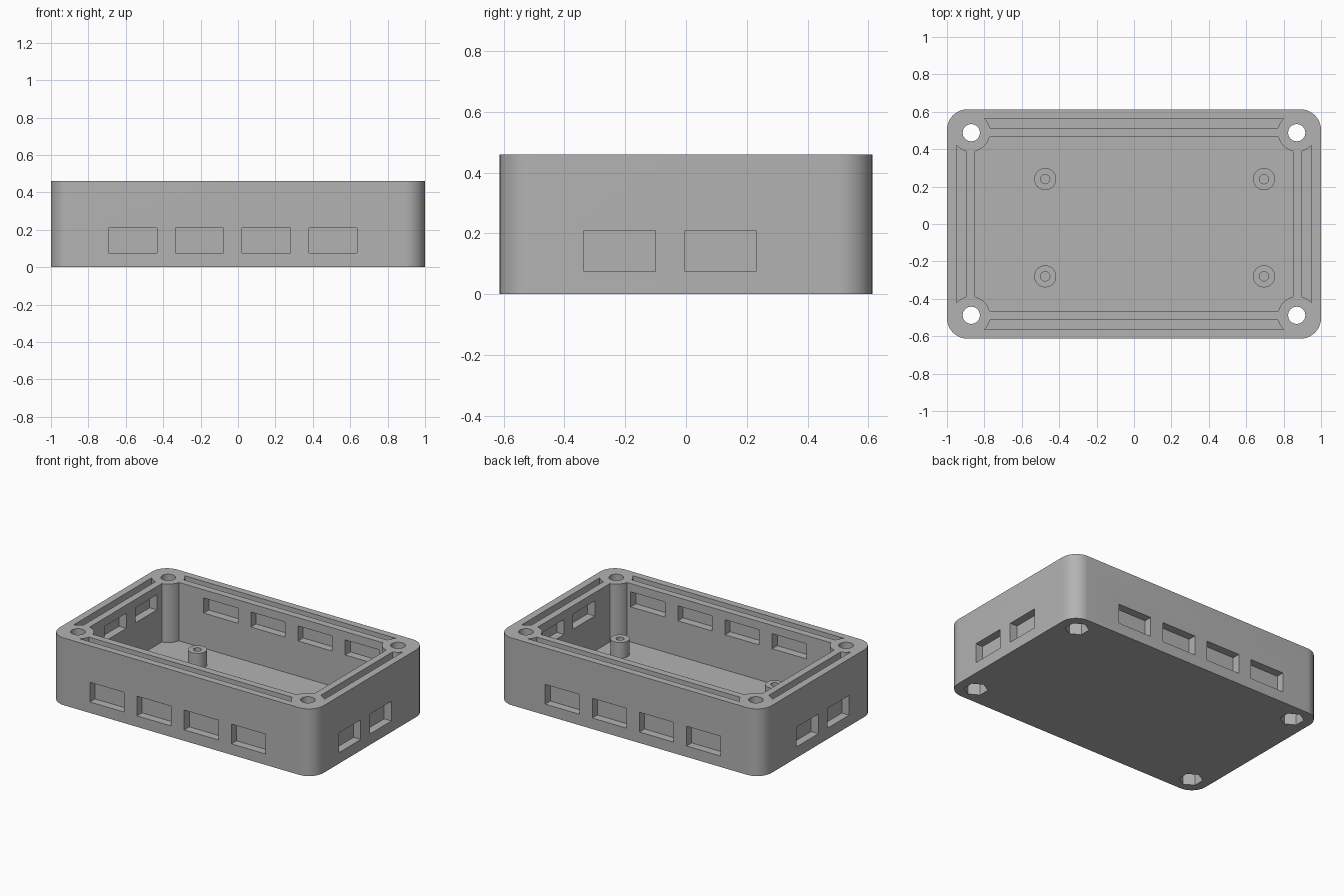
import bpy, bmesh
from math import cos, sin, pi, sqrt, atan2

if "Cube" in bpy.data.objects:
    bpy.data.objects.remove(bpy.data.objects["Cube"])

grey = bpy.data.materials.new("grey_plastic")
grey.use_nodes = True
grey.diffuse_color = (0.45, 0.45, 0.45, 1)
grey.node_tree.nodes["Principled BSDF"].inputs["Base Color"].default_value = grey.diffuse_color

# Main dimensions
W, D, H = 1.0, 0.613, 0.46      # half width, half depth, height
CX, CY = 0.85, 0.465            # cavity half size
HX, HY = 0.87, 0.488            # corner screw positions
FLOOR = 0.06
CORNERS = [(1, 1), (-1, 1), (-1, -1), (1, -1)]


def prism(name, pts, z0, z1):
    """Vertical prism over a closed outline."""
    bm = bmesh.new()
    face = bm.faces.new([bm.verts.new((x, y, z0)) for x, y in pts])
    ext = bmesh.ops.extrude_face_region(bm, geom=[face])
    for v in ext["geom"]:
        if isinstance(v, bmesh.types.BMVert):
            v.co.z = z1
    bmesh.ops.recalc_face_normals(bm, faces=bm.faces)
    mesh = bpy.data.meshes.new(name)
    bm.to_mesh(mesh)
    bm.free()
    mesh.materials.append(grey)
    ob = bpy.data.objects.new(name, mesh)
    bpy.context.collection.objects.link(ob)
    return ob


def arc(cx, cy, r, a0, a1, n):
    return [(cx + r * cos(a0 + (a1 - a0) * i / n), cy + r * sin(a0 + (a1 - a0) * i / n))
            for i in range(n + 1)]


def circle(cx, cy, r, n, start=0):
    return arc(cx, cy, r, start, start + 2 * pi, n)[:-1]


def box(name, x0, x1, y0, y1, z0, z1):
    return prism(name, [(x0, y0), (x1, y0), (x1, y1), (x0, y1)], z0, z1)


def cut(target, cutter):
    cutter.hide_render = True
    mod = target.modifiers.new("cut", 'BOOLEAN')
    mod.operation = 'DIFFERENCE'
    mod.solver = 'EXACT'
    mod.object = cutter
    bpy.context.view_layer.objects.active = target
    bpy.ops.object.modifier_apply(modifier=mod.name)
    bpy.data.objects.remove(cutter)


def smooth(ob):
    bpy.ops.object.select_all(action='DESELECT')
    ob.select_set(True)
    bpy.context.view_layer.objects.active = ob
    bpy.ops.object.shade_smooth_by_angle(angle=pi / 6)


# Rounded outer block
R = 0.11
outline = []
for i, (sx, sy) in enumerate(CORNERS):
    outline += arc(sx * (W - R), sy * (D - R), R, i * pi / 2, (i + 1) * pi / 2, 12)
case = prism("enclosure_body", outline, 0, H)

# Cavity, leaving a round pillar at each corner
PILLAR = 0.1
a_side = atan2(-sqrt(PILLAR**2 - (HX - CX)**2), CX - HX) % (2 * pi)
a_end = atan2(CY - HY, -sqrt(PILLAR**2 - (HY - CY)**2)) % (2 * pi)
quarter = arc(HX, HY, PILLAR, a_side, a_end, 12)
cavity = []
for sx, sy in CORNERS:
    pts = [(sx * x, sy * y) for x, y in quarter]
    cavity += pts if sx * sy > 0 else pts[::-1]
cut(case, prism("cavity_cutter", cavity, FLOOR, H + 0.1))


# Seal grooves in the rim, with ends curved around the pillars
def groove_side(inner, outer, along, across):
    rows = [inner + (outer - inner) * i / 4 for i in range(5)]
    end = [(along - sqrt(0.103**2 - (v - across)**2), v) for v in rows]
    return end + [(-u, v) for u, v in reversed(end)]


long_groove = groove_side(0.513, 0.565, HX, HY)
short_groove = groove_side(0.898, 0.95, HY, HX)
for s in (1, -1):
    cut(case, prism("long_groove_cutter", [(u, s * v) for u, v in long_groove], H - 0.05, H + 0.1))
    cut(case, prism("short_groove_cutter", [(s * v, u) for u, v in short_groove], H - 0.05, H + 0.1))

# Corner screw holes with hexagonal nut pockets underneath
for sx, sy in CORNERS:
    cut(case, prism("screw_cutter", circle(sx * HX, sy * HY, 0.046, 32), -0.1, H + 0.1))
    cut(case, prism("nut_cutter", circle(sx * HX, sy * HY, 0.075, 6, pi / 2), -0.1, 0.1))

# Shallow rectangular recesses: low on the outside, high on the inside
DEEP = 0.055
SHIFT = 0.107
LOW, HIGH = (0.075, 0.21), (0.30, 0.403)


def recess(face, s, u0, u1, zr):
    lo, hi = sorted((s * (face - DEEP), s * (face + DEEP)))
    return lo, hi, u0, u1, zr


for s in (1, -1):
    for i in range(4):
        x = -0.692 + i * 0.357
        for face, off, zr in ((D, 0, LOW), (CY, SHIFT, HIGH)):
            edge = sorted((s * (face - DEEP), s * (face + DEEP)))
            cut(case, box("long_recess_cutter", x + off, x + off + 0.258, *edge, *zr))
    for i in range(2):
        y = -0.335 + i * 0.332
        for face, off, zr in ((W, 0, LOW), (CX, SHIFT, HIGH)):
            edge = sorted((s * (face - DEEP), s * (face + DEEP)))
            cut(case, box("short_recess_cutter", *edge, y + off, y + off + 0.234, *zr))
smooth(case)

# Board standoffs on the floor
for nx, x in (("right", -0.475), ("left", 0.695)):
    for ny, y in (("front", -0.28), ("back", 0.24)):
        post = prism(f"standoff_{ny}_{nx}", circle(x, y, 0.059, 32), FLOOR - 0.01, 0.167)
        cut(post, prism("standoff_cutter", circle(x, y, 0.025, 24), 0, 0.3))
        smooth(post)
